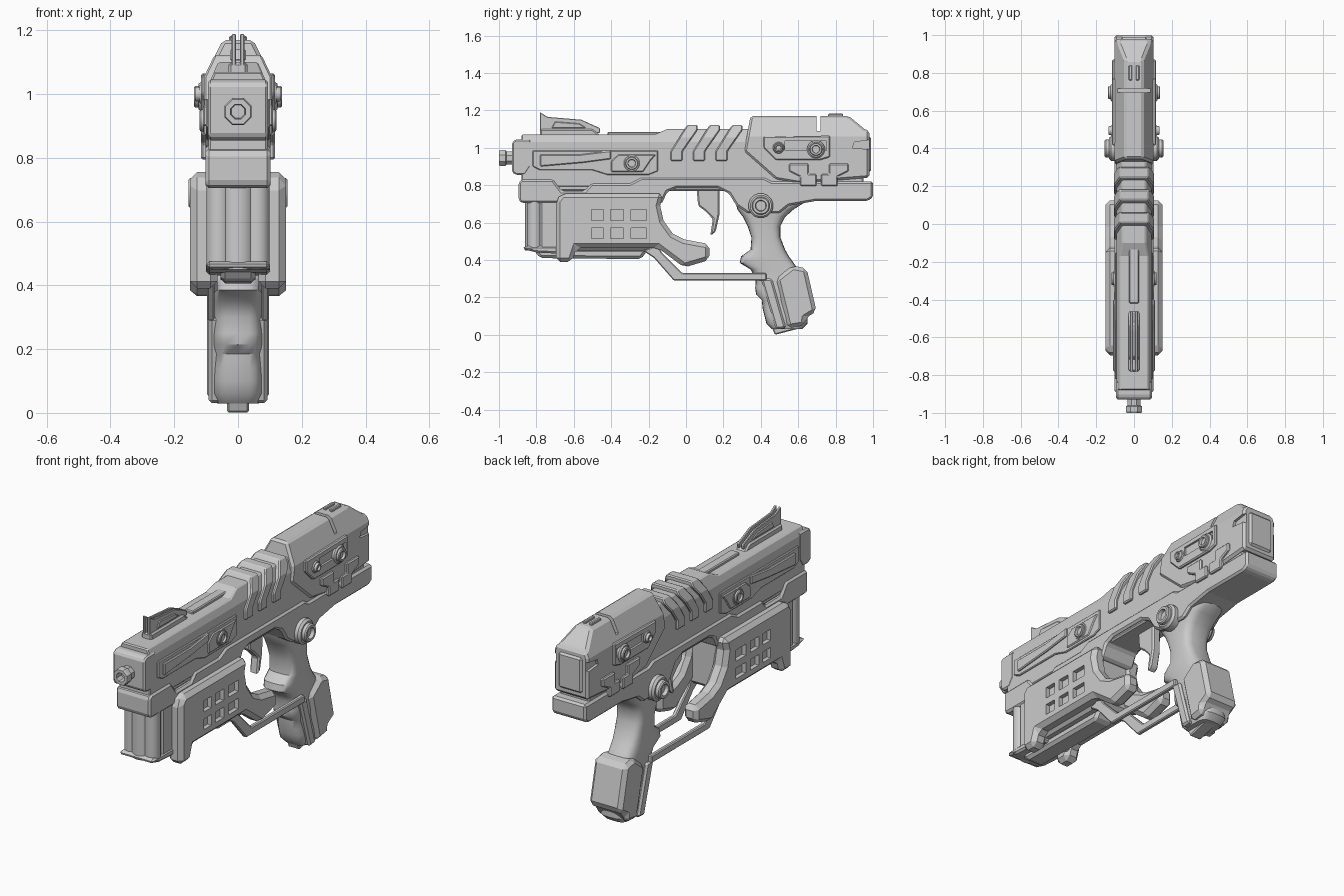
import bpy, bmesh, math
from mathutils import Matrix, Vector

if "Cube" in bpy.data.objects:
    bpy.data.objects.remove(bpy.data.objects["Cube"])


def finish(name, bm, bevel=0, smooth=False):
    bmesh.ops.recalc_face_normals(bm, faces=bm.faces)
    me = bpy.data.meshes.new(name)
    bm.to_mesh(me)
    bm.free()
    ob = bpy.data.objects.new(name, me)
    bpy.context.collection.objects.link(ob)
    if bevel:
        m = ob.modifiers.new("bevel", 'BEVEL')
        m.width, m.segments, m.limit_method = bevel, 1, 'ANGLE'
    if smooth:
        bpy.ops.object.select_all(action='DESELECT')
        ob.select_set(True)
        bpy.context.view_layer.objects.active = ob
        bpy.ops.object.shade_smooth_by_angle(angle=math.radians(35))
    return ob


def prism(name, pts, x0, x1=None, bevel=.008, taper=None):
    """Side profile (y, z) extruded along x: -x0..x0, or x0..x1 on both sides.
    taper = (z, factor): narrows everything above z towards the top."""
    bm = bmesh.new()
    for a, b in ([(-x0, x0)] if x1 is None else [(x0, x1), (-x1, -x0)]):
        f = bm.faces.new([bm.verts.new((a, y, z)) for y, z in pts])
        r = bmesh.ops.extrude_face_region(bm, geom=[f])
        for v in r['geom']:
            if isinstance(v, bmesh.types.BMVert):
                v.co.x = b
    if taper:
        z0, k = taper
        top = max(z for _, z in pts)
        bmesh.ops.bisect_plane(bm, geom=bm.verts[:] + bm.edges[:] + bm.faces[:],
                               plane_co=(0, 0, z0), plane_no=(0, 0, 1))
        for v in bm.verts:
            if v.co.z > z0:
                v.co.x *= 1 - (1 - k) * (v.co.z - z0) / (top - z0)
    return finish(name, bm, bevel)


def rect(y0, y1, z0, z1):
    return [(y0, z0), (y1, z0), (y1, z1), (y0, z1)]


def lathe(name, prof, locs, axis, n=16):
    """Profile (radius, distance along axis) spun round axis, at each location."""
    bm = bmesh.new()
    for loc, ax in zip(locs, axis):
        rot = Vector((0, 0, 1)).rotation_difference(Vector(ax)).to_matrix().to_4x4()
        m = Matrix.Translation(loc) @ rot
        rings = [[bm.verts.new(m @ Vector((r * math.cos(2 * math.pi * (i + .5) / n),
                                           r * math.sin(2 * math.pi * (i + .5) / n), h)))
                  for i in range(n)] for r, h in prof]
        for a, b in zip(rings, rings[1:]):
            for i in range(n):
                j = (i + 1) % n
                bm.faces.new((a[i], a[j], b[j], b[i]))
        bm.faces.new(rings[0])
        bm.faces.new(rings[-1])
    return finish(name, bm, smooth=n > 8)


def knob(name, y, z, r, x0, x1):
    d = x1 - x0
    prof = [(r, 0), (r, d * .55), (r * .85, d * .7), (r * .72, d * .7), (r * .72, d * .92),
            (r * .64, d), (r * .45, d), (r * .4, d * .75)]
    lathe(name, prof, [(x0, y, z), (-x0, y, z)], [(1, 0, 0), (-1, 0, 0)])


def cut(ob, name, pts, x0, x1=None):
    c = prism(name, pts, x0, x1, bevel=0)
    c.hide_render = True
    c.display_type = 'WIRE'
    m = ob.modifiers.new("cut", 'BOOLEAN')
    m.operation, m.object, m.solver = 'DIFFERENCE', c, 'EXACT'


# Upper barrel housing, front block and muzzle
prism("barrel_housing", [(-.88, .79), (-.88, 1.07), (-.17, 1.07), (-.1, 1.1), (.4, 1.1),
                         (.55, 1.0), (.55, .79)], .092, bevel=.006, taper=(1.03, .68))
prism("front_block", [(-.93, .87), (-.93, 1.03), (-.91, 1.045), (-.83, 1.045), (-.83, .9),
                      (-.86, .855), (-.91, .855)], .094, bevel=.008)
lathe("muzzle", [(.038, 0), (.038, .04), (.046, .045), (.046, .07), (.042, .08), (.025, .08),
                 (.022, .04)], [(0, -.92, .945)], [(0, -1, 0)], n=8)
prism("top_strip", rect(-.42, .0, 1.05, 1.085), .026, bevel=.005)

# Barrel side panels
prism("side_panel", [(-.82, .9), (-.82, .985), (-.15, .985), (-.15, .875), (-.2, .855), (-.42, .855),
                     (-.5, .88), (-.78, .88)], .085, .1, bevel=.004)
prism("side_box", [(-.78, .9), (-.78, .965), (-.56, .965), (-.4, .985), (-.4, .94), (-.55, .92)],
      .09, .11, bevel=.005)
prism("side_rail", [(-.4, .87), (-.4, .93), (-.36, .965), (-.16, .965), (-.19, .93), (-.23, .87)],
      .09, .106, bevel=.005)
knob("barrel_knob", -.29, .917, .048, .08, .12)

# Front sight
prism("sight_base", [(-.78, 1.06), (-.78, 1.1), (-.5, 1.1), (-.45, 1.06)], .03, bevel=.008)
prism("sight_fin", [(-.78, 1.08), (-.78, 1.19), (-.74, 1.165), (-.56, 1.15), (-.46, 1.105),
                    (-.46, 1.08)], .006, .02, bevel=.003)
prism("sight_post", [(-.72, 1.105), (-.7, 1.14), (-.57, 1.13), (-.53, 1.105)], .025, bevel=.004)

# Frame that runs the full length, above the trigger
prism("frame", [(-.895, .72), (-.895, .815), (-.88, .83), (-.71, .83), (-.665, .77), (-.54, .77),
                (-.505, .81), (-.3, .81), (-.24, .84), (.42, .84), (.46, .82), (1, .82), (1, .735),
                (.97, .715), (.69, .715), (.55, .69), (.5, .65), (.33, .65), (.27, .69), (.23, .755),
                (.17, .785), (-.05, .785), (-.1, .765), (-.13, .7), (-.88, .705)], .102, bevel=.014)
prism("frame_core", rect(-.85, .95, .77, .88), .088)

# Wrap-around cooling ribs
for i in range(3):
    o = .12 * i
    prism("rib", [(-.083 + o, .93), (-.083 + o, .98), (-.005 + o, 1.105), (.008 + o, 1.122),
                  (.062 + o, 1.122), (.062 + o, 1.095), (-.018 + o, .98), (-.018 + o, .93)],
          .106, bevel=.006, taper=(1.055, .7))

# Rear hood with seam
hood = prism("rear_hood", [(.31, .98), (.345, 1.17), (.87, 1.17), (.955, 1.1), (.98, 1.09), (.98, .84),
                           (.6, .81), (.48, .83)], .102, bevel=.012, taper=(1.06, .47))
cut(hood, "seam_cutter", rect(.697, .718, 1.09, 1.3), .2)
cut(hood, "rear_notch_cutter", [(.89, 1.0), (.9, 1.03), (1.1, 1.06), (1.1, .98)], .088, .2)
prism("hood_top_slat", rect(.76, .84, 1.15, 1.182), .01, .028, bevel=.004)
prism("rear_plate", rect(.94, .99, .87, 1.06), .07, bevel=.01)

# Rear side details
panel = prism("rear_side_panel", [(.415, 1.0), (.415, 1.06), (.77, 1.065), (.77, .95), (.72, .935),
                                  (.48, .935)], .09, .116, bevel=.006)
cut(panel, "panel_slot_cutter", rect(.53, .75, .985, 1.035), .105, .2)
for s in (-1, 1):
    prism("rear_bracket", [(.71 + s * a, z) for a, z in
                           [(.16, .915), (.055, .915), (.055, .86), (.012, .86), (.012, .795), (.1, .795),
                            (.1, .845), (.16, .875)]], .09, .116, bevel=.006)
knob("rear_knob", .695, .992, .048, .09, .138)
knob("small_rear_knob", .495, 1.0, .032, .09, .135)
knob("grip_pivot", .4, .69, .067, .08, .155)

# Vertical tubes and base plate at the front
prism("tube_core", rect(-.79, -.15, .45, .74), .095, bevel=.02)
lathe("front_tube", [(.055, .45), (.055, .73)], [(0, -.805, 0)], [(0, 0, 1)], n=24)
lathe("side_tube", [(.04, .45), (.04, .73)], [(s * .06, -.81, 0) for s in (-1, 1)],
      [(0, 0, 1)] * 2, n=16)
prism("tube_base", [(-.875, .46), (-.86, .475), (-.6, .475), (-.6, .43), (-.8, .44)], .1, bevel=.01)
prism("under_rail", [(-.82, .46), (-.78, .41), (-.24, .405), (-.2, .46)], .055, bevel=.015)

# Wide fore-end shell with six windows per side
shell = prism("fore_shell", [(-.695, .72), (-.665, .755), (-.12, .755), (-.138, .69), (-.12, .61),
                             (-.07, .54), (-.01, .51), (.125, .485), (.125, .4), (-.01, .36), (-.15, .465),
                             (-.585, .465), (-.61, .39), (-.695, .39)],
              .065, .15, bevel=.022)
for y0, y1 in ((-.505, -.44), (-.405, -.335), (-.295, -.21)):
    for z0, z1 in ((.515, .572), (.61, .67)):
        cut(shell, "window_cutter", rect(y0, y1, z0, z1), .127, .2)

# Trigger, and guard made of two side rails
prism("trigger", [(.055, .8), (.18, .8), (.178, .64), (.158, .55), (.13, .53), (.143, .62),
                  (.105, .66), (.065, .69)], .025)
prism("trigger_guard", [(-.23, .45), (-.17, .41), (-.065, .29), (.43, .29), (.43, .33), (-.02, .33),
                        (-.13, .44), (-.15, .48)], .073, .097, bevel=.005)

# Grip with finger grooves: rings of (z, front y, back y, half width)
rings = [(.75, .25, .66, .09), (.705, .265, .63, .09), (.67, .275, .575, .088), (.63, .305, .53, .085),
         (.58, .33, .505, .082), (.52, .35, .505, .08), (.455, .345, .53, .08), (.42, .295, .55, .08),
         (.385, .287, .575, .08), (.35, .345, .6, .078), (.30, .373, .62, .078), (.25, .37, .63, .08),
         (.215, .375, .64, .08), (.185, .405, .64, .077), (.14, .41, .65, .078), (.1, .42, .65, .08),
         (.06, .43, .65, .078), (.03, .46, .62, .065)]
bm = bmesh.new()
loops = []
for z, f, b, w in rings:
    loop = []
    for i in range(24):
        c, s = math.cos(i * math.pi / 12), math.sin(i * math.pi / 12)
        loop.append(bm.verts.new((w * math.copysign(abs(s) ** .55, s),
                                  (f + b) / 2 + (b - f) / 2 * math.copysign(abs(c) ** .55, c), z)))
    loops.append(loop)
for a, b in zip(loops, loops[1:]):
    for i in range(24):
        bm.faces.new((a[i], a[(i + 1) % 24], b[(i + 1) % 24], b[i]))
bm.faces.new(loops[0])
bm.faces.new(loops[-1])
finish("grip", bm, smooth=True)

# Angular heel, side strip and cap on the lower grip
prism("grip_heel", [(.48, .3), (.57, .37), (.645, .355), (.66, .29), (.698, .125), (.64, .09), (.635, .05),
                    (.545, .035)], .097, bevel=.025)
prism("grip_strip", [(.40, .3), (.46, .3), (.535, .035), (.48, .03)], .092, bevel=.01)
prism("grip_cap", [(.455, .05), (.475, .0), (.63, .04), (.63, .07)], .035, bevel=.006)
